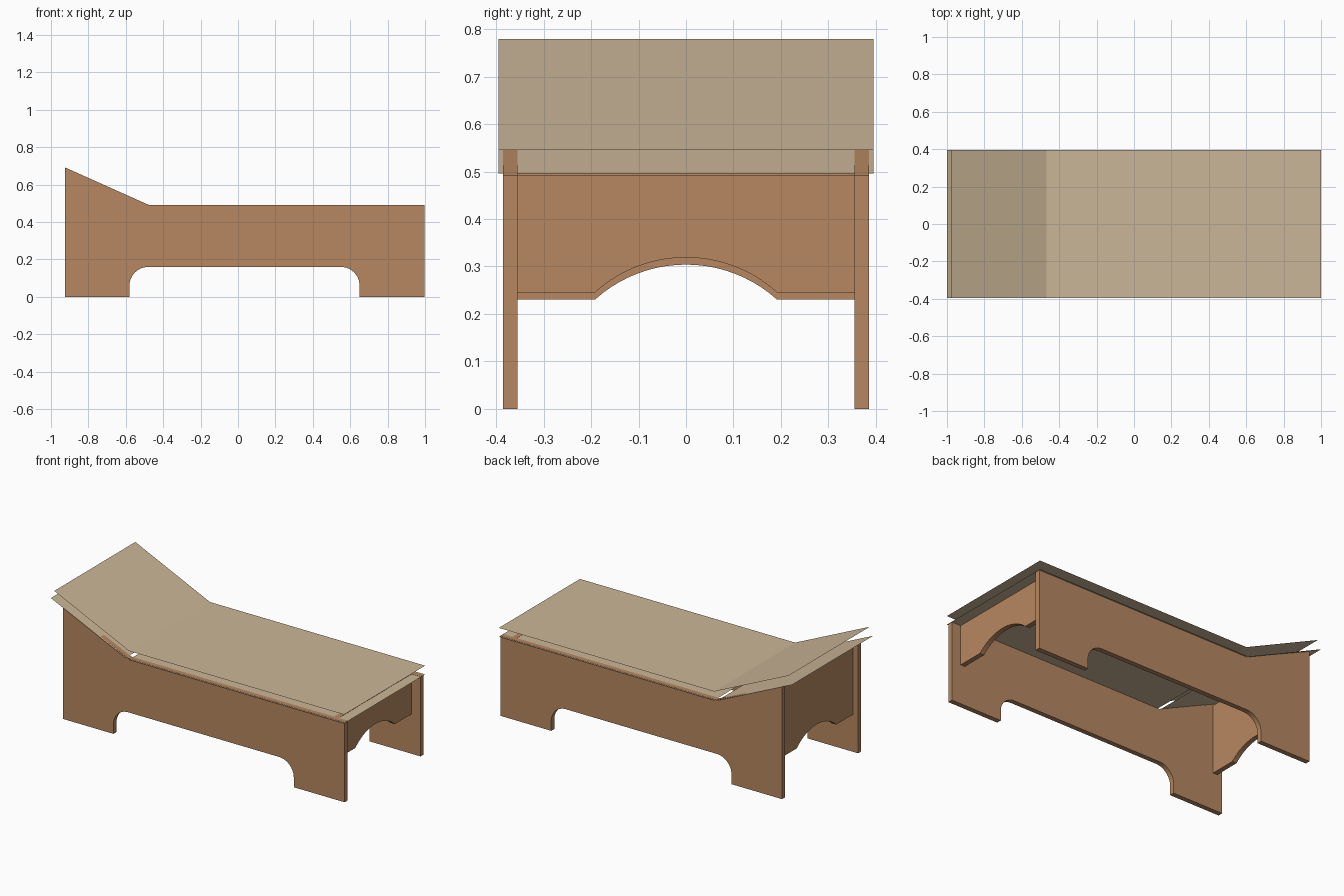
import bpy, math

if "Cube" in bpy.data.objects:
    bpy.data.objects.remove(bpy.data.objects["Cube"])


def material(name, rgb):
    m = bpy.data.materials.new(name)
    m.diffuse_color = (*rgb, 1)
    m.use_nodes = True
    m.node_tree.nodes["Principled BSDF"].inputs["Base Color"].default_value = m.diffuse_color
    return m


WOOD = material("warm_wood", (0.47, 0.245, 0.118))
FABRIC = material("beige_fabric", (0.60, 0.47, 0.315))


def make(name, verts, faces, mat):
    me = bpy.data.meshes.new(name)
    me.from_pydata(verts, [], faces)
    me.materials.append(mat)
    ob = bpy.data.objects.new(name, me)
    bpy.context.collection.objects.link(ob)
    return ob


def extrude(name, profile, place, lo, hi, mat):
    """Solid board from a closed 2D profile; place(u, v, depth) gives a 3D point."""
    n = len(profile)
    verts = [place(u, v, d) for d in (lo, hi) for u, v in profile]
    faces = [tuple(range(n)), tuple(range(2 * n - 1, n - 1, -1))]
    faces += [(i, i + n, (i + 1) % n + n, (i + 1) % n) for i in range(n)]
    ob = make(name, verts, faces, mat)
    # consistent outward normals
    import bmesh
    bm = bmesh.new()
    bm.from_mesh(ob.data)
    bmesh.ops.recalc_face_normals(bm, faces=bm.faces)
    bm.to_mesh(ob.data)
    bm.free()
    return ob


def arc(cx, cz, r, a0, a1, steps):
    return [(cx + r * math.cos(math.radians(a0 + (a1 - a0) * i / steps)),
             cz + r * math.sin(math.radians(a0 + (a1 - a0) * i / steps)))
            for i in range(steps + 1)]


# side panels with rounded leg cut-out and raised head end
side = ([(-0.925, 0), (-0.58, 0)] + arc(-0.48, 0.06, 0.10, 180, 90, 10)
        + arc(0.55, 0.06, 0.10, 90, 0, 10)
        + [(0.65, 0), (0.997, 0), (0.997, 0.492), (-0.478, 0.492), (-0.925, 0.692)])
for name, lo, hi in (("front_side_panel", -0.385, -0.355), ("back_side_panel", 0.355, 0.385)):
    extrude(name, side, lambda u, v, d: (u, d, v), lo, hi, WOOD)


# end boards with an arched lower edge
def end_board(name, x0, x1, bottom, top):
    half, sag = 0.192, 0.074
    r = (half ** 2 + sag ** 2) / (2 * sag)
    a = math.degrees(math.asin(half / r))
    prof = ([(-0.355, bottom)] + arc(0, bottom + sag - r, r, 90 + a, 90 - a, 20)
            + [(0.355, bottom), (0.355, top), (-0.355, top)])
    extrude(name, prof, lambda u, v, d: (d, u, v), x0, x1, WOOD)


end_board("foot_board", 0.905, 0.935, 0.245, 0.492)
end_board("head_board", -0.89, -0.86, 0.23, 0.655)


# mattress: open top and bottom sheets, the bottom one split at the bend
def sheet(name, path):
    n = len(path)
    verts = [(x, y, z) for y in (-0.395, 0.395) for x, z in path]
    make(name, verts, [(i, i + 1, i + 1 + n, i + n) for i in range(n - 1)], FABRIC)


sheet("mattress_top", [(-0.977, 0.779), (-0.468, 0.545), (1.0, 0.545)])
sheet("mattress_bottom_flat", [(-0.468, 0.491), (1.0, 0.491)])
sheet("mattress_bottom_head", [(-1.0, 0.729), (-0.491, 0.496)])
